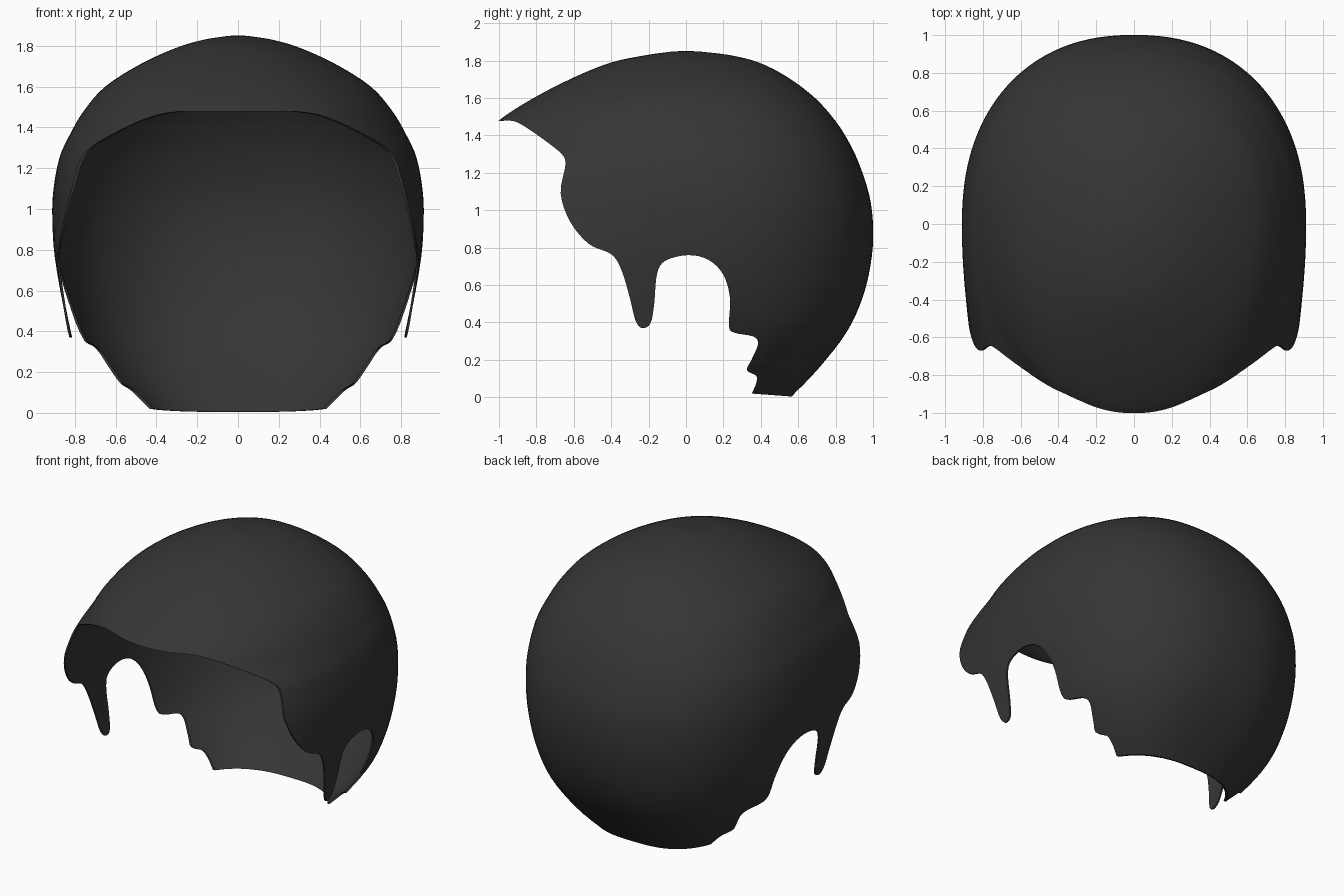
import bpy, bmesh, math
from mathutils import Vector

if "Cube" in bpy.data.objects:
    bpy.data.objects.remove(bpy.data.objects["Cube"])


def smooth_path(pts, steps):
    """Catmull-Rom curve through points of any dimension."""
    p = [Vector(q) for q in pts]
    p = [p[0] * 2 - p[1]] + p + [p[-1] * 2 - p[-2]]
    out = []
    for i in range(1, len(p) - 2):
        a, b, c, d = p[i - 1:i + 3]
        for s in range(steps):
            t = s / steps
            out.append(0.5 * (2 * b + (c - a) * t + (2 * a - 5 * b + 4 * c - d) * t * t
                              + (3 * b - a - 3 * c + d) * t ** 3))
    out.append(p[-2])
    return out


def power(v, e):
    return math.copysign(abs(v) ** e, v) if abs(v) > 1e-9 else 0.0


def make_object(name, bm, mat):
    bmesh.ops.recalc_face_normals(bm, faces=bm.faces[:])
    me = bpy.data.meshes.new(name)
    bm.to_mesh(me)
    bm.free()
    me.materials.append(mat)
    ob = bpy.data.objects.new(name, me)
    bpy.context.collection.objects.link(ob)
    return ob


charcoal = bpy.data.materials.new("charcoal")
charcoal.diffuse_color = (0.036, 0.036, 0.036, 1)
charcoal.use_nodes = True
charcoal.node_tree.nodes["Principled BSDF"].inputs["Base Color"].default_value = charcoal.diffuse_color

# Rings: height, back half-width, front half-width, back reach, front reach, back squareness
rings = [
    (0.00, 0.46, 0.78, 0.56, 2.0, 2.8), (0.15, 0.615, 0.82, 0.705, 2.0, 2.6),
    (0.35, 0.765, 0.848, 0.86, 2.1, 2.4), (0.55, 0.848, 0.872, 0.95, 2.2, 2.3),
    (0.75, 0.895, 0.899, 0.993, 2.1, 2.25), (0.92, 0.91, 0.91, 1.0, 1.73, 2.25),
    (1.08, 0.907, 0.907, 0.98, 1.5, 2.25), (1.25, 0.876, 0.876, 0.925, 1.28, 2.25),
    (1.37, 0.822, 0.822, 0.868, 1.09, 2.25), (1.48, 0.757, 0.757, 0.797, 1.0, 2.25),
    (1.60, 0.652, 0.652, 0.69, 0.815, 2.25), (1.71, 0.48, 0.48, 0.545, 0.60, 2.2),
    (1.79, 0.305, 0.305, 0.39, 0.40, 2.1), (1.83, 0.17, 0.17, 0.23, 0.21, 2.0),
    (1.849, 0.05, 0.05, 0.07, 0.07, 2.0),
]
# split each ring into two 3D paths so the same curve helper serves both
back = smooth_path([(r[0], r[1], r[3]) for r in rings], 4)
front = smooth_path([(r[5], r[2], r[4]) for r in rings], 4)

# Rounded cap surface
N = 112
bm = bmesh.new()
loops = []
for (z, wb, yb), (sq, wf, yf) in zip(back, front):
    loop = []
    for k in range(N):
        a = 2 * math.pi * k / N
        s, c = math.sin(a), math.cos(a)
        f = min(1, max(0, 0.5 - s * 2.5))      # blend of back and front widths
        w = wb + (wf - wb) * f
        e = 2 / (sq + (2.08 - sq) * f)
        loop.append(bm.verts.new((w * power(c, e), (yb if s > 0 else yf) * power(s, e), z)))
    loops.append(loop)
for lo, hi in zip(loops, loops[1:]):
    for k in range(N):
        j = (k + 1) % N
        bm.faces.new((lo[k], lo[j], hi[j], hi[k]))
crown = bm.verts.new((0, 0, 1.852))
for k in range(N):
    bm.faces.new((loops[-1][k], loops[-1][(k + 1) % N], crown))
cap = make_object("hair_cap", bm, charcoal)

# Hairline seen from the side: fringe, temple, sideburn, ear arch, nape steps
hairline = smooth_path([
    (-1.0, 1.478), (-0.92, 1.476), (-0.85, 1.44), (-0.73, 1.355), (-0.66, 1.295),
    (-0.645, 1.24), (-0.67, 1.09), (-0.62, 0.94), (-0.52, 0.82), (-0.40, 0.765),
    (-0.345, 0.68), (-0.30, 0.53), (-0.27, 0.41), (-0.235, 0.37), (-0.19, 0.395),
    (-0.17, 0.50), (-0.155, 0.66), (-0.11, 0.73), (0.01, 0.76), (0.12, 0.735),
    (0.20, 0.655), (0.235, 0.53), (0.23, 0.38), (0.26, 0.345), (0.36, 0.325),
    (0.385, 0.285), (0.35, 0.20), (0.325, 0.145), (0.375, 0.115), (0.375, 0.075),
    (0.352, 0.02),
], 4)
outline = [(-4, 1.478)] + [tuple(p) for p in hairline] + [(0.58, 0.003), (0.58, -0.3), (-4, -0.3)]
bm = bmesh.new()
sides = [[bm.verts.new((x, y, z)) for y, z in outline] for x in (-1.5, 1.5)]
bm.faces.new(sides[0])
bm.faces.new(sides[1][::-1])
n = len(outline)
for i in range(n):
    j = (i + 1) % n
    bm.faces.new((sides[0][i], sides[0][j], sides[1][j], sides[1][i]))
cutter = make_object("hairline_cutter", bm, charcoal)
cutter.hide_render = True

# Thin shell, trimmed along the hairline
shell = cap.modifiers.new("shell", 'SOLIDIFY')
shell.thickness = 0.011
shell.offset = -1
trim = cap.modifiers.new("trim", 'BOOLEAN')
trim.operation = 'DIFFERENCE'
trim.solver = 'EXACT'
trim.object = cutter
bpy.context.view_layer.objects.active = cap
cap.select_set(True)
for m in ("shell", "trim"):
    bpy.ops.object.modifier_apply(modifier=m)
bpy.data.objects.remove(cutter)
bpy.ops.object.shade_smooth_by_angle(angle=math.radians(40))
